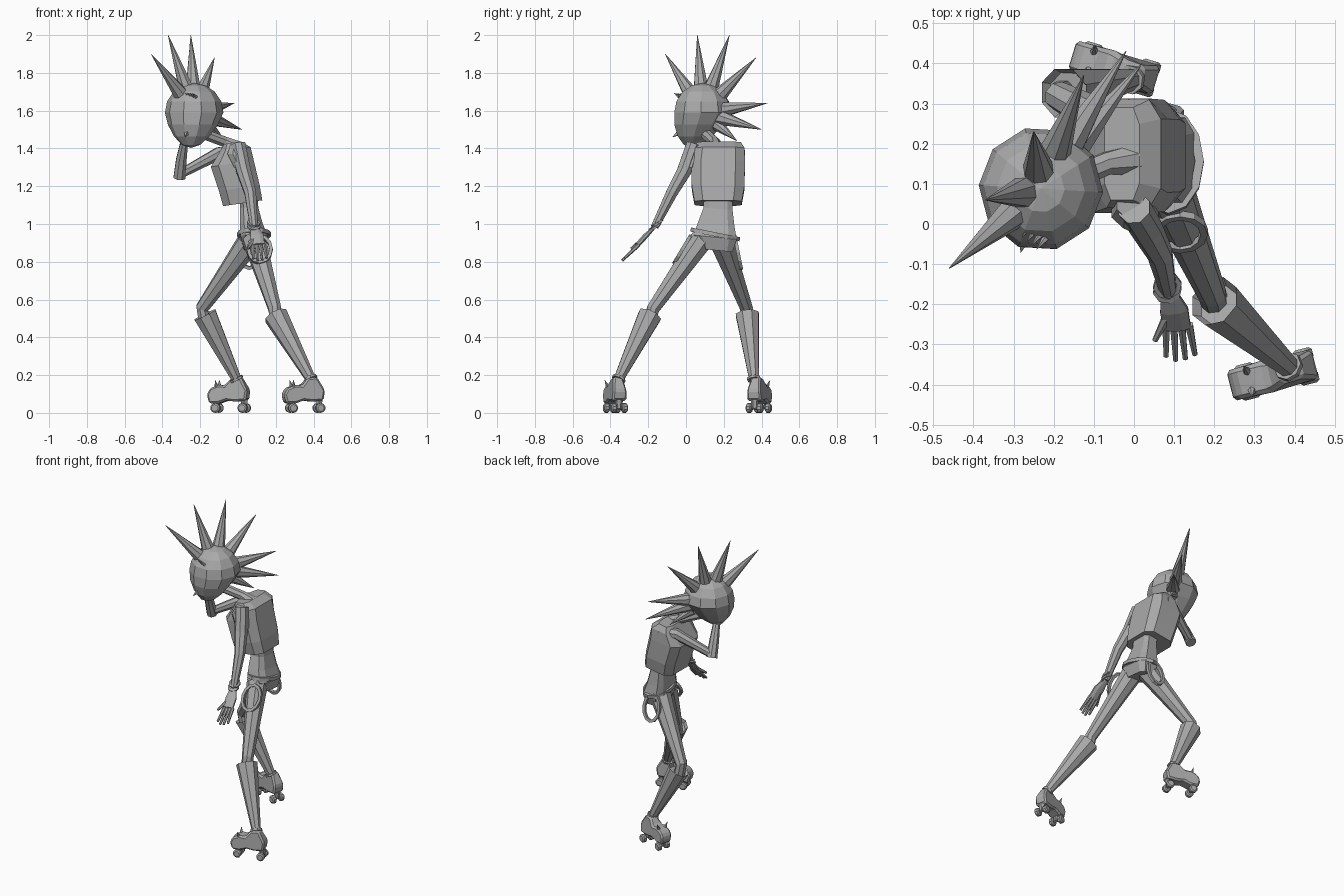
import bpy, bmesh, math
from mathutils import Vector as V

cube = bpy.data.objects.get("Cube")
if cube:
    bpy.data.objects.remove(cube)

grey = bpy.data.materials.new("plain grey")
grey.use_nodes = True
COLOUR = (0.4, 0.4, 0.4, 1)
grey.diffuse_color = COLOUR
grey.node_tree.nodes["Principled BSDF"].inputs["Base Color"].default_value = COLOUR


def finish(name, bm):
    bmesh.ops.recalc_face_normals(bm, faces=bm.faces)
    me = bpy.data.meshes.new(name)
    bm.to_mesh(me)
    bm.free()
    me.materials.append(grey)
    ob = bpy.data.objects.new(name, me)
    bpy.context.collection.objects.link(ob)
    return ob


def skin(name, rings, hollow=0):
    """Bridge rings of points; optionally sink the first cap into a cuff."""
    bm = bmesh.new()
    loops = [[bm.verts.new(p) for p in r] for r in rings]
    n = len(loops[0])
    for a, b in zip(loops, loops[1:]):
        for i in range(n):
            j = (i + 1) % n
            bm.faces.new((a[i], a[j], b[j], b[i]))
    first = bm.faces.new(loops[0][::-1])
    bm.faces.new(loops[-1])
    if hollow:
        bmesh.ops.recalc_face_normals(bm, faces=bm.faces)
        bmesh.ops.inset_individual(bm, faces=[first], thickness=hollow, depth=-hollow * 2)
    return finish(name, bm)


def tube(name, pts, radii, n=8, flat=1, ref=(1, 0, 0), hollow=0):
    """Faceted limb along a path; flat squeezes it across the ref axis."""
    pts = [V(p) for p in pts]
    rings = []
    for i, (p, r) in enumerate(zip(pts, radii)):
        d = (pts[min(i + 1, len(pts) - 1)] - pts[max(i - 1, 0)]).normalized()
        b = d.cross(V(ref)).normalized()
        a = b.cross(d)
        ang = [2 * math.pi * (k + 0.5) / n for k in range(n)]
        rings.append([p + a * r * math.cos(t) + b * r * flat * math.sin(t) for t in ang])
    return skin(name, rings, hollow)


def stack(name, rows, tilt_x=0, tilt_y=0, n=8, power=0.5):
    """Boxy rounded sections: centre x, y, z and half widths x, y."""
    rings = []
    for cx, cy, z, rx, ry in rows:
        ring = []
        for k in range(n):
            t = 2 * math.pi * (k + 0.5) / n
            c, s = math.cos(t), math.sin(t)
            dx = rx * math.copysign(abs(c) ** power, c)
            dy = ry * math.copysign(abs(s) ** power, s)
            ring.append((cx + dx, cy + dy, z + tilt_x * dx + tilt_y * dy))
        rings.append(ring)
    return skin(name, rings)


def cone(name, base, tip, r, n=8):
    return tube(name, [base, tip], [r, r * 0.03], n, ref=(0.77, -0.63, 0))


def hoop(name, centre, rx, rz, thick, normal, n=12):
    """Closed band of square section lying across its normal."""
    rot = V(normal).to_track_quat('Z', 'Y').to_matrix().to_4x4()
    bm = bmesh.new()
    loops = []
    for k in range(n):
        t = 2 * math.pi * k / n
        c, s = math.cos(t), math.sin(t)
        loops.append([bm.verts.new(rot @ V(((rx + o) * c, (rz + o) * s, h)) + V(centre))
                      for o, h in ((thick, -thick), (thick, thick), (-thick, thick), (-thick, -thick))])
    for a, b in zip(loops, loops[1:] + loops[:1]):
        for i in range(4):
            j = (i + 1) % 4
            bm.faces.new((a[i], a[j], b[j], b[i]))
    return finish(name, bm)


# Head, turned toward the left, narrowing to a chin
fwd, side = V((-0.63, -0.77, 0)), V((0.77, -0.63, 0))
face = V((-0.3, -0.95, 0))
centre = V((-0.232, 0.088, 1.59))
bm = bmesh.new()
bmesh.ops.create_uvsphere(bm, u_segments=10, v_segments=8, radius=0.156)
for v in bm.verts:
    x, y, z = v.co
    drop = max(0, -z / 0.156)
    narrow = 1 - 0.2 * drop
    v.co = centre + fwd * x * narrow + side * y * narrow + face * 0.06 * drop + V((0, 0, z * (1 + 0.2 * drop)))
finish("head", bm)
cone("nose", centre + face * 0.11 + V((0, 0, -0.095)), centre + face * 0.168 + V((0, 0, -0.13)), 0.024, 4)
for k in range(4):
    p = centre + fwd * 0.09 + side * (0.04 + 0.016 * k) + V((0, 0, 0.082))
    cone("brow_spike", p, p + fwd * 0.035 + V((0, 0, 0.022)), 0.009, 5)

# Crest of spikes over the head
for tip in ((-0.46, -0.11, 1.9), (-0.37, 0.06, 2), (-0.25, 0.23, 2), (-0.125, 0.37, 1.88),
            (-0.02, 0.43, 1.64), (0.02, 0.4, 1.5), (-0.07, 0.27, 1.44)):
    ray = V(tip) - centre
    cone("crest_spike", centre + ray.normalized() * 0.125, tip, min(0.042, ray.length * 0.12))

# Body
tube("neck", [(0, 0.16, 1.4), (-0.07, 0.15, 1.435), (-0.19, 0.1, 1.48)], [0.042, 0.03, 0.03], ref=(0, 1, 0))
stack("vest", [(0.025, 0.17, 1.11, 0.108, 0.13), (0.007, 0.17, 1.19, 0.112, 0.145),
               (-0.03, 0.17, 1.32, 0.118, 0.148), (-0.015, 0.175, 1.395, 0.085, 0.14),
               (-0.03, 0.175, 1.43, 0.045, 0.12)], tilt_x=0.15)
stack("hips", [(0.055, 0.17, 1.14, 0.05, 0.08), (0.06, 0.17, 1.08, 0.05, 0.08), (0.07, 0.16, 1.0, 0.062, 0.1),
               (0.085, 0.155, 0.93, 0.075, 0.118), (0.085, 0.165, 0.86, 0.055, 0.085)], tilt_y=-0.1)
hoop("belt", (0.085, 0.155, 0.945), 0.078, 0.122, 0.011, (0, 0.2, 1))
hoop("left_hip_chain", (0.115, -0.02, 0.865), 0.06, 0.08, 0.009, (0, 1, -0.6))
hoop("right_hip_chain", (0.06, 0.275, 0.85), 0.055, 0.085, 0.009, (0, 1, 0.2))

# Left arm hanging, with bracelets and open hand
tube("left_arm", [(0, 0.04, 1.42), (0.03, -0.01, 1.28), (0.065, -0.075, 1.165), (0.085, -0.165, 0.985)],
     [0.042, 0.041, 0.033, 0.022])
stack("left_sleeve", [(0.02, 0.015, 1.3, 0.044, 0.042), (-0.005, 0.035, 1.37, 0.055, 0.05),
                      (-0.01, 0.05, 1.42, 0.035, 0.035)], power=1)
for z in (0.985, 1.005):
    hoop("bracelet", (0.083, -0.165 + (z - 0.985) * 0.6, z), 0.03, 0.03, 0.006, (0.1, -0.5, 0.8), 8)
tube("left_palm", [(0.085, -0.165, 0.985), (0.1, -0.215, 0.935), (0.108, -0.258, 0.888)], [0.02, 0.038, 0.036], 8, 0.4)
for k in range(4):
    x = 0.08 + 0.019 * k
    reach = 0.01 * abs(k - 1.3)
    tube("left_finger", [(x, -0.25, 0.89), (x + 0.005 * k, -0.342 + reach, 0.803 + reach)], [0.011, 0.007], 6)
tube("left_thumb", [(0.085, -0.225, 0.92), (0.052, -0.29, 0.87)], [0.013, 0.007], 6)

# Right arm folded up to the chin
elbow = (-0.305, 0.165, 1.265)
tube("right_upper_arm", [(0, 0.275, 1.375), (-0.1, 0.245, 1.375), elbow], [0.042, 0.035, 0.025], ref=(0, 0, 1))
tube("right_forearm", [(-0.31, 0.17, 1.245), (-0.3, 0.13, 1.34), (-0.285, 0.085, 1.43)], [0.034, 0.03, 0.022])
tube("right_fist", [(-0.285, 0.085, 1.42), (-0.28, 0.06, 1.45), (-0.27, 0.04, 1.48)], [0.022, 0.034, 0.03], 6, 0.6)


def leg(name, hip, knee, boot_top, ankle, foot, toe):
    """Thigh, tapered boot and roller shoe; toe is the heading of the foot."""
    mid = V(hip).lerp(V(knee), 0.45)
    tube(name + "_thigh", [hip, mid, knee, V(boot_top) + V((0, 0, -0.04))], [0.066, 0.052, 0.036, 0.035])
    tube(name + "_boot", [boot_top, ankle], [0.066, 0.028], hollow=0.013)
    hoop(name + "_ankle_band", ankle, 0.03, 0.03, 0.007, V(boot_top) - V(ankle), 8)
    u = V((toe[0], toe[1], 0)).normalized()
    w = V((-u.y, u.x, 0))
    place = lambda a, b, z: V(foot) + u * a + w * b + V((0, 0, z))
    outline = [(-0.062, 0.065), (-0.07, 0.12), (-0.03, 0.19), (0.02, 0.185), (0.055, 0.145), (0.09, 0.148),
               (0.135, 0.13), (0.153, 0.095), (0.14, 0.05), (0.09, 0.05), (0.045, 0.066), (0, 0.06)]
    shoe = skin(name + "_shoe", [[place(a, b * (0.65 if z > 0.16 else 1), z) for a, z in outline]
                                 for b in (-0.039, 0.039)])
    bevel = shoe.modifiers.new("soft edges", 'BEVEL')
    bevel.width, bevel.segments = 0.01, 1
    for a in (-0.045, 0.105):
        tube(name + "_axle", [place(a, -0.03, 0.028), place(a, 0.03, 0.028)], [0.01, 0.01], 6)
        tube(name + "_axle_mount", [place(a, 0, 0.025), place(a, 0, 0.07)], [0.015, 0.022], 6)
        for b in (-0.03, 0.03):
            pts = [place(a, b + o, 0.026) for o in (-0.015, -0.009, 0.009, 0.015)]
            tube(name + "_wheel", pts, [0.018, 0.026, 0.026, 0.018], 10)
    for b in (-1, 1):
        cone(name + "_shoe_spike", place(0.1, b * 0.025, 0.14), place(0.105, b * 0.04, 0.175), 0.011, 6)


leg("left", (0.085, 0.085, 0.92), (0.195, -0.175, 0.55), (0.2, -0.192, 0.515), (0.385, -0.356, 0.18),
    (0.385, -0.366, 0), (-0.97, -0.25))
leg("right", (0.055, 0.19, 0.9), (-0.19, 0.32, 0.555), (-0.175, 0.325, 0.52), (-0.008, 0.36, 0.18),
    (-0.01, 0.377, 0), (-0.957, 0.29))
